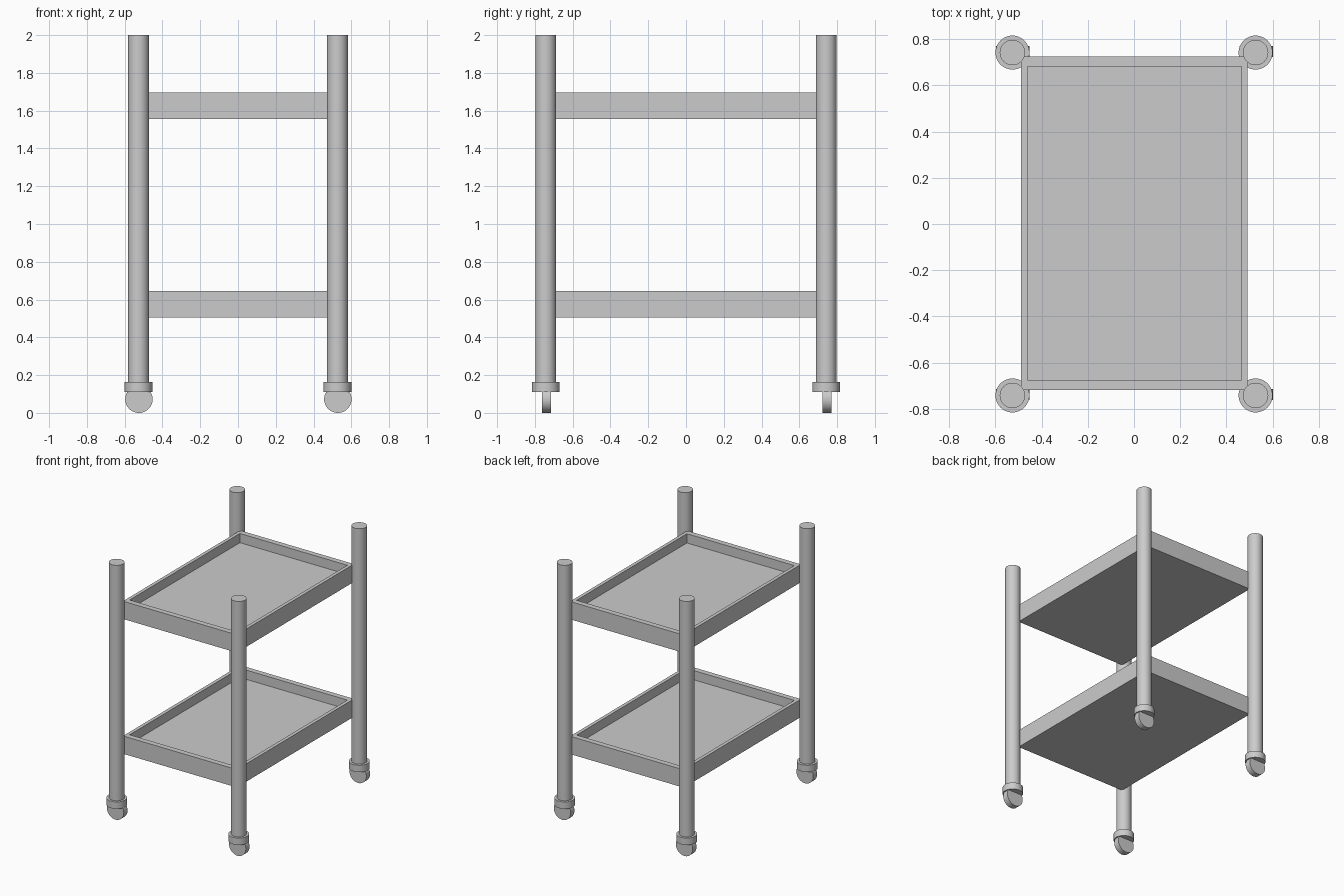
import bpy, bmesh, math

if "Cube" in bpy.data.objects:
    bpy.data.objects.remove(bpy.data.objects["Cube"])

POST_X, POST_Y = 0.5265, 0.7425


def cylinder(name, radius, depth, location, rotation=(0, 0, 0)):
    bpy.ops.mesh.primitive_cylinder_add(vertices=48, radius=radius, depth=depth,
                                        location=location, rotation=rotation)
    ob = bpy.context.object
    ob.name = name
    bpy.ops.object.shade_smooth_by_angle(angle=math.radians(35))
    return ob


def tray(name, bottom, height=0.139, depth=0.072):
    # Solid slab whose top face is inset and pushed down to form the basin
    x0, x1, y0, y1 = -0.489, 0.492, -0.718, 0.726
    wall_x, wall_y = 0.027, 0.043
    top = bottom + height

    def ring(bm, dx, dy, z):
        return [bm.verts.new(p) for p in ((x0 + dx, y0 + dy, z), (x1 - dx, y0 + dy, z),
                                          (x1 - dx, y1 - dy, z), (x0 + dx, y1 - dy, z))]

    bm = bmesh.new()
    rings = [ring(bm, 0, 0, bottom), ring(bm, 0, 0, top),
             ring(bm, wall_x, wall_y, top), ring(bm, wall_x, wall_y, top - depth)]
    for a, b in zip(rings, rings[1:]):
        for i in range(4):
            j = (i + 1) % 4
            bm.faces.new((a[i], a[j], b[j], b[i]))
    bm.faces.new(rings[0][::-1])
    bm.faces.new(rings[-1])
    bmesh.ops.recalc_face_normals(bm, faces=bm.faces)
    mesh = bpy.data.meshes.new(name)
    bm.to_mesh(mesh)
    bm.free()
    bpy.context.collection.objects.link(bpy.data.objects.new(name, mesh))


# Four corner posts, each with a caster collar and a wheel
for sx, side in ((-1, "left"), (1, "right")):
    for sy, end in ((-1, "front"), (1, "back")):
        x, y = sx * POST_X, sy * POST_Y
        tag = f"{end}_{side}"
        cylinder(f"post_{tag}", 0.055, 1.86, (x, y, 1.07))
        cylinder(f"caster_collar_{tag}", 0.0735, 0.054, (x, y, 0.137))
        cylinder(f"wheel_{tag}", 0.0725, 0.047, (x + 0.002, y + 0.004, 0.0725),
                 (math.pi / 2, 0, 0))

# Two shelf trays
tray("lower_tray", 0.506)
tray("upper_tray", 1.557)
